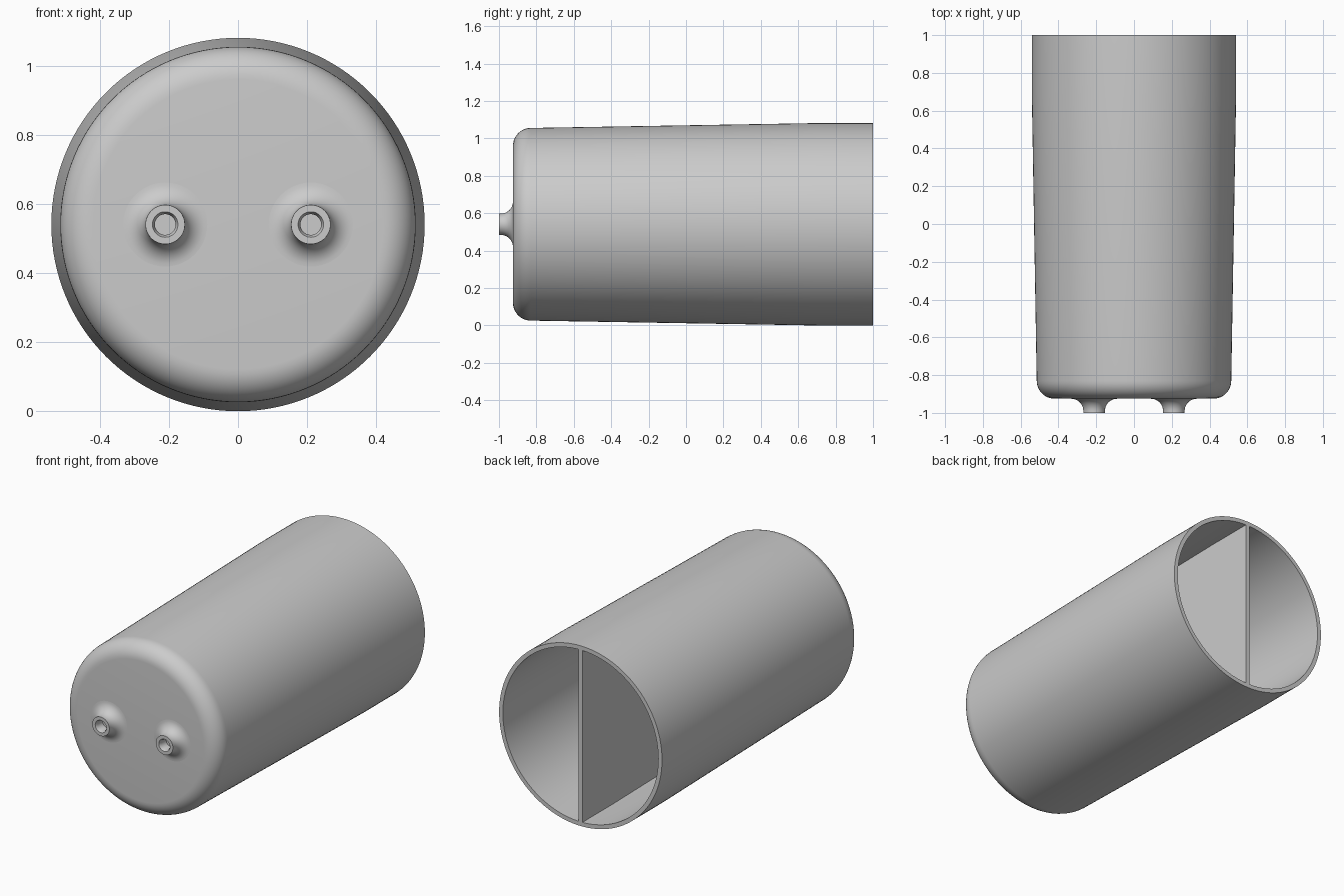
import bpy, bmesh, math
from mathutils import Vector, Matrix

if "Cube" in bpy.data.objects:
    bpy.data.objects.remove(bpy.data.objects["Cube"])

AXIS_Z = 0.541
WALL = 0.025

grey = bpy.data.materials.new("plain grey")
grey.use_nodes = True
colour = (0.6, 0.6, 0.6, 1)
grey.diffuse_color = colour
grey.node_tree.nodes["Principled BSDF"].inputs["Base Color"].default_value = colour


def finish(name, bm):
    bmesh.ops.remove_doubles(bm, verts=bm.verts, dist=1e-5)
    bmesh.ops.recalc_face_normals(bm, faces=bm.faces)
    mesh = bpy.data.meshes.new(name)
    bm.to_mesh(mesh)
    bm.free()
    mesh.materials.append(grey)
    obj = bpy.data.objects.new(name, mesh)
    bpy.context.collection.objects.link(obj)
    bpy.ops.object.select_all(action="DESELECT")
    obj.select_set(True)
    bpy.context.view_layer.objects.active = obj
    bpy.ops.object.shade_smooth_by_angle(angle=math.radians(30))
    return obj


def arc(r, y, radius, start, end, steps=10):
    """Points (r, y) along an arc, angles in degrees."""
    angles = [math.radians(start + (end - start) * i / steps) for i in range(steps + 1)]
    return [(r + radius * math.cos(a), y + radius * math.sin(a)) for a in angles]


def lathe(name, profile, x=0, sides=96):
    """Revolve (r, y) points around a front-to-back axis."""
    bm = bmesh.new()
    verts = [bm.verts.new((x + r, y, AXIS_Z)) for r, y in profile]
    edges = [bm.edges.new(pair) for pair in zip(verts, verts[1:])]
    bmesh.ops.spin(bm, geom=verts + edges, cent=(x, 0, AXIS_Z), axis=(0, 1, 0),
                   angle=math.tau, steps=sides, use_merge=True)
    return finish(name, bm)


# Cup body: rounded closed front, slightly tapered wall, open back
outer = [(0, -0.925)] + arc(0.42, -0.83, 0.095, -90, 0) + [(0.541, 0.7), (0.541, 1)]
inner = [(0, -0.925 + WALL)] + arc(0.42, -0.83, 0.095 - WALL, -90, 0) + [
    (0.541 - WALL, 0.7), (0.541 - WALL, 1)]
lathe("cup_body", outer + inner[::-1], sides=128)

# Upright divider that follows the inside of the cup
half = [(r + 0.002 if r else 0, y - (0.002 if y < 0 else 0)) for r, y in inner]
outline = half + [(-r, y) for r, y in half[:0:-1]]
bm = bmesh.new()
face = bm.faces.new([bm.verts.new((-WALL / 2, y, AXIS_Z + r)) for r, y in outline])
side = bmesh.ops.extrude_face_region(bm, geom=[face])
bmesh.ops.translate(bm, vec=(WALL, 0, 0),
                    verts=[g for g in side["geom"] if isinstance(g, bmesh.types.BMVert)])
finish("divider", bm)

# Two flared nozzles with countersunk blind holes
flare = arc(0.122, -0.99, 0.065, 90, 180)
nozzle = [(0, -0.92), (0.122, -0.92)] + flare + [
    (0.057, -1), (0.037, -1), (0.03, -0.985), (0.03, -0.94), (0, -0.94)]
for label, x in (("left", 0.211), ("right", -0.211)):
    lathe(label + "_nozzle", nozzle, x, sides=48)
